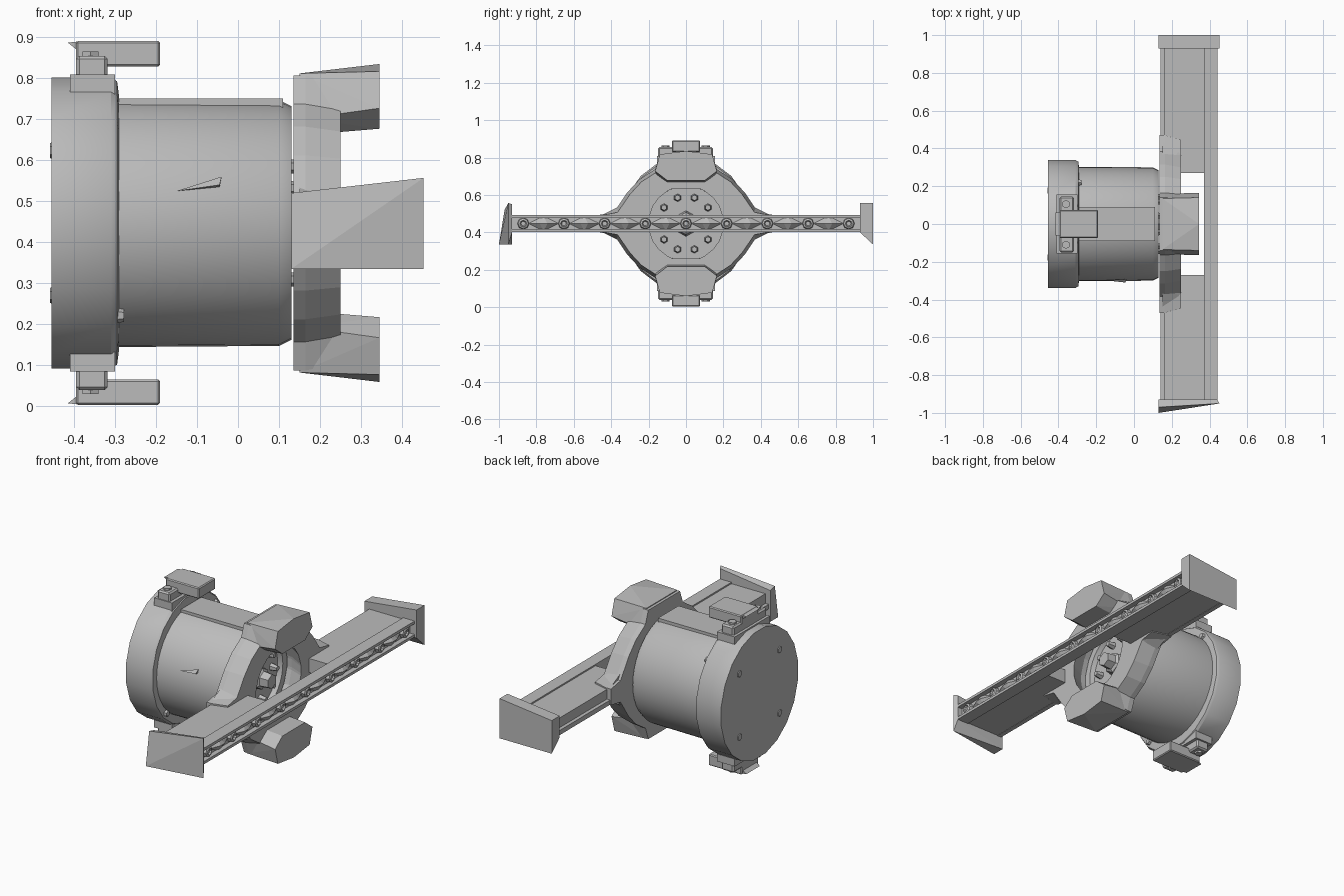
import bpy, bmesh, math
from mathutils import Matrix, Vector

cube = bpy.data.objects.get("Cube")
if cube:
    bpy.data.objects.remove(cube, do_unlink=True)

grey = bpy.data.materials.new("metal_grey")
grey.use_nodes = True
COLOUR = (0.5, 0.5, 0.5, 1)
grey.diffuse_color = COLOUR
grey.node_tree.nodes["Principled BSDF"].inputs["Base Color"].default_value = COLOUR
MID = 0.447  # height of the main axis


def finish(name, bm, smooth=False):
    bmesh.ops.recalc_face_normals(bm, faces=bm.faces)
    me = bpy.data.meshes.new(name)
    bm.to_mesh(me)
    bm.free()
    me.materials.append(grey)
    ob = bpy.data.objects.new(name, me)
    bpy.context.collection.objects.link(ob)
    if smooth:
        bpy.ops.object.select_all(action='DESELECT')
        ob.select_set(True)
        bpy.context.view_layer.objects.active = ob
        bpy.ops.object.shade_smooth_by_angle(angle=math.radians(30))
    return ob


def hull(name, points):
    bm = bmesh.new()
    for p in points:
        bm.verts.new(p)
    bmesh.ops.convex_hull(bm, input=bm.verts)
    return finish(name, bm)


def box(name, x0, x1, y0, y1, z0, z1, bevel=0):
    bm = bmesh.new()
    bmesh.ops.create_cube(bm, size=1)
    for v in bm.verts:
        v.co = Vector(((x0 + x1) / 2 + v.co.x * (x1 - x0),
                       (y0 + y1) / 2 + v.co.y * (y1 - y0),
                       (z0 + z1) / 2 + v.co.z * (z1 - z0)))
    if bevel:
        bmesh.ops.bevel(bm, geom=bm.edges[:], offset=bevel, segments=1, affect='EDGES')
    return finish(name, bm)


def lathe(name, profile, sides, y=0, z=MID, turn=0, squash=1, smooth=False):
    """Turn (x, radius) pairs round a line parallel to x."""
    bm = bmesh.new()
    rings = []
    for x, r in profile:
        ring = []
        for i in range(sides):
            a = turn + math.tau * i / sides
            ring.append(bm.verts.new((x, y + squash * r * math.sin(a), z + r * math.cos(a))))
        rings.append(ring)
    for a, b in zip(rings, rings[1:]):
        for i in range(sides):
            j = (i + 1) % sides
            bm.faces.new((a[i], a[j], b[j], b[i]))
    bm.faces.new(rings[0])
    bm.faces.new(rings[-1])
    return finish(name, bm, smooth)


# Drum, rear collar and recessed front face
lathe("drum", [(-0.33, 0.303), (0.1, 0.3), (0.13, 0.285), (0.13, 0.21), (0.105, 0.2)], 40, smooth=True)
lathe("rear_collar", [(-0.455, 0.359), (-0.31, 0.359), (-0.295, 0.35), (-0.29, 0.31)],
      20, turn=math.pi / 20, squash=0.955, smooth=True)
box("drum_spine", -0.29, 0.11, -0.09, 0.09, 0.72, 0.751)
hull("side_fin", [(-0.15, -0.298, 0.525), (-0.04, -0.292, 0.56), (-0.045, -0.292, 0.535), (-0.045, -0.31, 0.54)])

# Hub with small studs around it
lathe("hub", [(0.1, 0.07), (0.15, 0.06), (0.16, 0.045), (0.21, 0.04)], 6, smooth=False)
for i in range(10):
    a = math.tau * (i + 0.5) / 10
    lathe("hub_stud", [(0.1, 0.022), (0.145, 0.015)], 6, 0.145 * math.sin(a), MID + 0.145 * math.cos(a))

# Studs on the rear face and front edge of the collar
for i in range(4):
    a = math.tau * (i + 0.5) / 4
    lathe("rear_stud", [(-0.459, 0.018), (-0.45, 0.022)], 6, 0.25 * math.sin(a), MID + 0.25 * math.cos(a))
    lathe("collar_stud", [(-0.3, 0.02), (-0.278, 0.015)], 6, 0.315 * math.sin(a * 2 - 0.8), MID + 0.315 * math.cos(a * 2 - 0.8))

# Cross-shaped bracket with a round opening
quarter = [(0.47, 0.045), (0.385, 0.06), (0.315, 0.165), (0.25, 0.235), (0.165, 0.29), (0.14, 0.36)]
outer = [(y, z) for y, z in quarter] + [(-y, z) for y, z in reversed(quarter)]
outer += [(-y, -z) for y, z in outer]
bm = bmesh.new()
count = len(outer)
layers = []
for x, hole in ((0.135, 0.24), (0.165, 0.24), (0.25, 0.2)):
    grow = 1.0 if x < 0.2 else 0.95
    edge = [bm.verts.new((x, y * grow, MID + z * (grow if abs(z) > 0.1 else 1))) for y, z in outer]
    rim = []
    for y, z in outer:
        d = math.hypot(y, z)
        rim.append(bm.verts.new((x, y / d * hole, MID + z / d * hole)))
    layers.append((edge, rim))
for i in range(count):
    j = (i + 1) % count
    for (e0, r0), (e1, r1) in zip(layers, layers[1:]):
        bm.faces.new((e0[i], e0[j], e1[j], e1[i]))
        bm.faces.new((r0[i], r0[j], r1[j], r1[i]))
    for e, r in (layers[0], layers[-1]):
        bm.faces.new((e[i], e[j], r[j], r[i]))
finish("bracket", bm)

# Upper and lower pods, and the clamps on the collar
for name, s in (("upper", 1), ("lower", -1)):
    def at(z):
        return MID + s * z
    pts = []
    for w in (-1, 1):
        pts += [(0.15, w * 0.135, at(0.365)), (0.165, w * 0.16, at(0.255)), (0.165, w * 0.1, at(0.215)),
                (0.345, w * 0.14, at(0.37)), (0.345, w * 0.165, at(0.28)), (0.345, w * 0.1, at(0.23)),
                (0.26, w * 0.1, at(0.235))]
    pts.append((0.345, 0, at(0.388)))
    hull(name + "_pod", pts)

    def slab(part, x0, x1, y0, y1, a, b, bevel):
        box(name + part, x0, x1, y0, y1, min(at(a), at(b)), max(at(a), at(b)), bevel)
    slab("_clamp_base", -0.41, -0.3, -0.155, 0.155, 0.3, 0.362, 0)
    slab("_clamp_block", -0.395, -0.318, -0.15, 0.145, 0.345, 0.408, 0.008)
    slab("_clamp_plate", -0.395, -0.19, -0.075, 0.075, 0.382, 0.444, 0.005)
    hull(name + "_clamp_hook", [(x, y, at(z)) for y in (-0.06, 0.06)
                                for x, z in ((-0.415, 0.44), (-0.39, 0.443), (-0.39, 0.42))])
    for y in (-0.11, 0.105):
        bm = bmesh.new()
        bmesh.ops.create_cone(bm, cap_ends=True, segments=6, radius1=0.022, radius2=0.022, depth=0.02,
                              matrix=Matrix.Translation((-0.36, y, at(0.408))))
        finish(name + "_clamp_bolt", bm)

# Long front bar with two lips, studs and faceted ridges between them
box("front_bar", 0.37, 0.412, -0.94, 0.94, 0.402, 0.492)
for z in (0.402, 0.477):
    box("bar_lip", 0.405, 0.441, -0.94, 0.94, z, z + 0.015)
step = 0.2175
for i in range(-4, 5):
    lathe("bar_stud", [(0.405, 0.033), (0.43, 0.028), (0.435, 0.018), (0.425, 0.012)], 8, i * step)
for i in range(-4, 4):
    y = (i + 0.5) * step
    hull("bar_ridge", [(0.41, y - 0.085, MID), (0.41, y + 0.085, MID), (0.412, y, MID - 0.04),
                       (0.412, y, MID + 0.04), (0.438, y - 0.02, MID), (0.438, y + 0.02, MID)])

# Wings with a flared root, and the end plates
for name, s in (("left", 1), ("right", -1)):
    box(name + "_wing", 0.16, 0.375, min(s * 0.27, s * 0.94), max(s * 0.27, s * 0.94), 0.406, 0.484)
    hull(name + "_wing_root", [(x, s * y, MID + t * z) for t in (-1, 1)
                               for x, y, z in ((0.15, 0.28, 0.13), (0.25, 0.27, 0.1),
                                               (0.15, 0.45, 0.045), (0.25, 0.4, 0.045))])
    box(name + "_wing_edge", 0.14, 0.165, min(s * 0.3, s * 0.94), max(s * 0.3, s * 0.94), 0.404, 0.43)
hull("end_plate_back", [(x, y, z) for x, top in ((0.13, 0.52), (0.453, 0.557))
                        for y, z in ((0.93, 0.4), (1.0, 0.335), (1.0, top), (0.93, top))])
hull("end_plate_front", [(0.13, -1.0, 0.335), (0.13, -0.97, 0.52), (0.13, -0.93, 0.335), (0.13, -0.93, 0.51),
                         (0.453, -0.95, 0.335), (0.453, -0.95, 0.557), (0.44, -0.93, 0.4), (0.44, -0.93, 0.55)])
